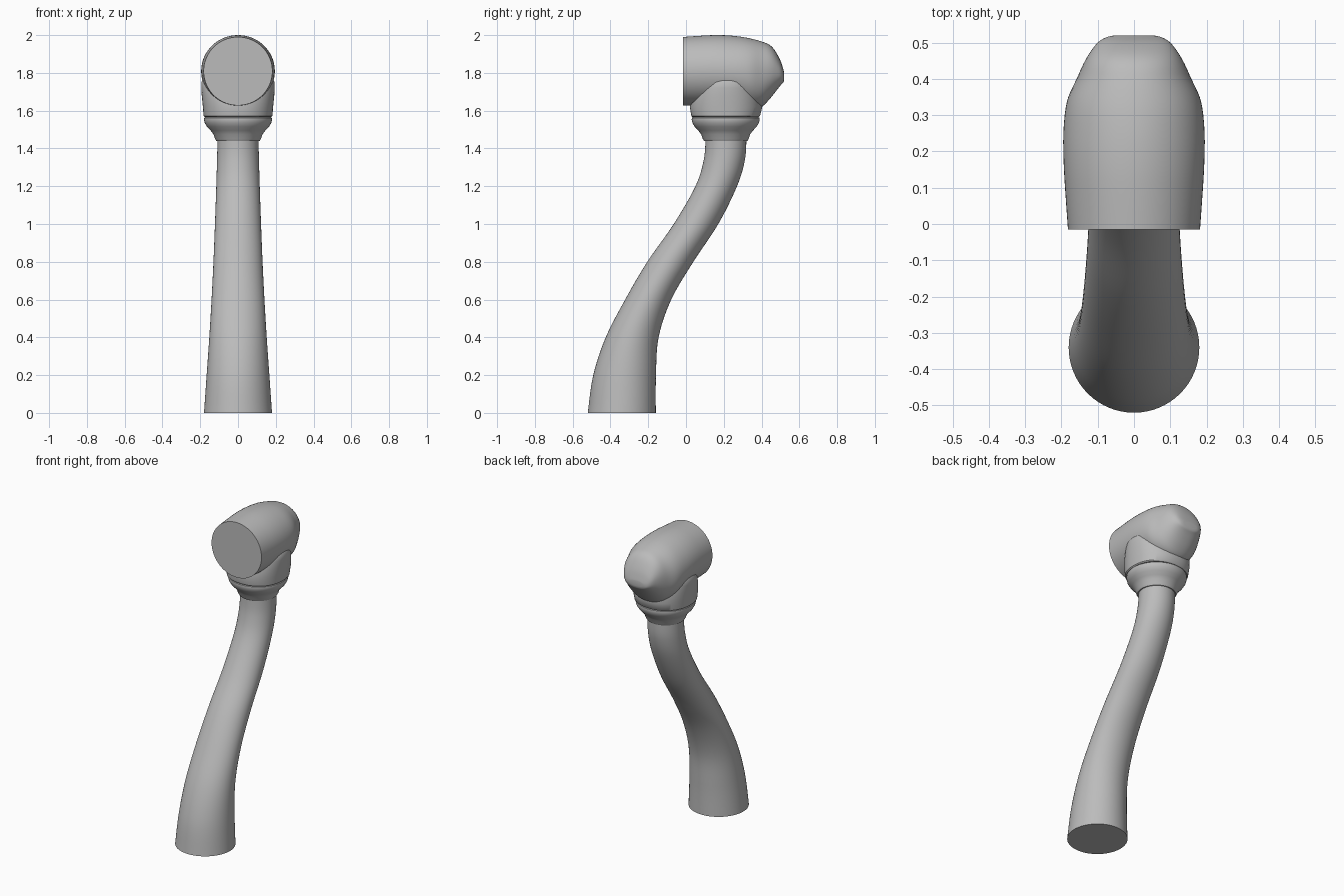
import bpy, bmesh, math
from mathutils import Vector

cube = bpy.data.objects.get("Cube")
if cube:
    bpy.data.objects.remove(cube, do_unlink=True)

grey = bpy.data.materials.new("plain grey")
grey.use_nodes = True
colour = (0.5, 0.5, 0.5, 1)
grey.diffuse_color = colour
grey.node_tree.nodes["Principled BSDF"].inputs["Base Color"].default_value = colour
SIDES = 64


def refine(rows, steps):
    """Catmull-Rom interpolation through rows of numbers."""
    out = []
    for i in range(len(rows) - 1):
        quad = [rows[max(i - 1, 0)], rows[i], rows[i + 1], rows[min(i + 2, len(rows) - 1)]]
        for s in range(steps):
            t = s / steps
            out.append([b + t * ((c - a) + t * ((2*a - 5*b + 4*c - d) + t * (3*b - a - 3*c + d))) / 2
                        for a, b, c, d in zip(*quad)])
    return out + [rows[-1]]


def loft(name, rings, angle=35):
    """Rings of (centre, u axis, v axis, power), capped at both ends."""
    bm = bmesh.new()
    loops = []
    for centre, u, v, power in rings:
        loop = []
        for i in range(SIDES):
            a = math.tau * i / SIDES
            c, s = math.cos(a), math.sin(a)
            c = math.copysign(abs(c) ** (2 / power), c)
            s = math.copysign(abs(s) ** (2 / power), s)
            loop.append(bm.verts.new(centre + u * c + v * s))
        loops.append(loop)
    for low, high in zip(loops, loops[1:]):
        for i in range(SIDES):
            j = (i + 1) % SIDES
            bm.faces.new((low[i], low[j], high[j], high[i]))
    bm.faces.new(loops[0])
    bm.faces.new(loops[-1])
    bmesh.ops.recalc_face_normals(bm, faces=bm.faces)
    mesh = bpy.data.meshes.new(name)
    bm.to_mesh(mesh)
    bm.free()
    mesh.materials.append(grey)
    obj = bpy.data.objects.new(name, mesh)
    bpy.context.collection.objects.link(obj)
    bpy.ops.object.select_all(action='DESELECT')
    obj.select_set(True)
    bpy.context.view_layer.objects.active = obj
    bpy.ops.object.shade_smooth_by_angle(angle=math.radians(angle))
    return obj


def upright(rows, power=2):
    """Level rings from (z, centre y, x radius, y radius)."""
    return [(Vector((0, y, z)), Vector((rx, 0, 0)), Vector((0, ry, 0)), power)
            for z, y, rx, ry in rows]


# Curved, tapering stem
stem = [(0, -.34, .18, .18), (.2, -.325, .166, .166), (.4, -.285, .152, .14),
        (.6, -.2, .14, .122), (.8, -.083, .13, .122), (1, .053, .122, .118),
        (1.2, .16, .115, .11), (1.34, .203, .111, .109), (1.46, .212, .108, .108)]
loft("stem", upright(refine(stem, 6)))

# Flared collar between stem and head
collar = [(1.44, .115), (1.452, .122), (1.475, .13), (1.495, .145), (1.515, .164),
          (1.535, .176), (1.552, .18), (1.562, .179), (1.568, .17)]
loft("collar", upright([(z, .21, r, r) for z, r in collar]))

# Shroud that carries the head
shroud = [(1.566, .21, .176, .176), (1.572, .21, .182, .182), (1.62, .212, .186, .192),
          (1.68, .214, .192, .182), (1.72, .216, .194, .17), (1.75, .218, .194, .155),
          (1.765, .22, .186, .14)]
loft("shroud", upright(shroud, 2.2))

# Head, with a round flat front and a tapered back: y, x radius, top, bottom
head = [(-.015, .182, 1.99, 1.628), (.07, .188, 1.996, 1.626), (.15, .193, 2, 1.625),
        (.23, .195, 1.998, 1.62), (.3, .191, 1.99, 1.615), (.35, .181, 1.98, 1.61),
        (.4, .158, 1.966, 1.62), (.44, .14, 1.95, 1.658), (.47, .123, 1.92, 1.695),
        (.5, .1, 1.865, 1.733), (.515, .075, 1.82, 1.75), (.52, .05, 1.8, 1.765)]
loft("head", [(Vector((0, y, (top + low) / 2)), Vector((rx, 0, 0)),
               Vector((0, 0, (top - low) / 2)), 2 + max(0, y - .25))
              for y, rx, top, low in refine(head, 3)], 40)
